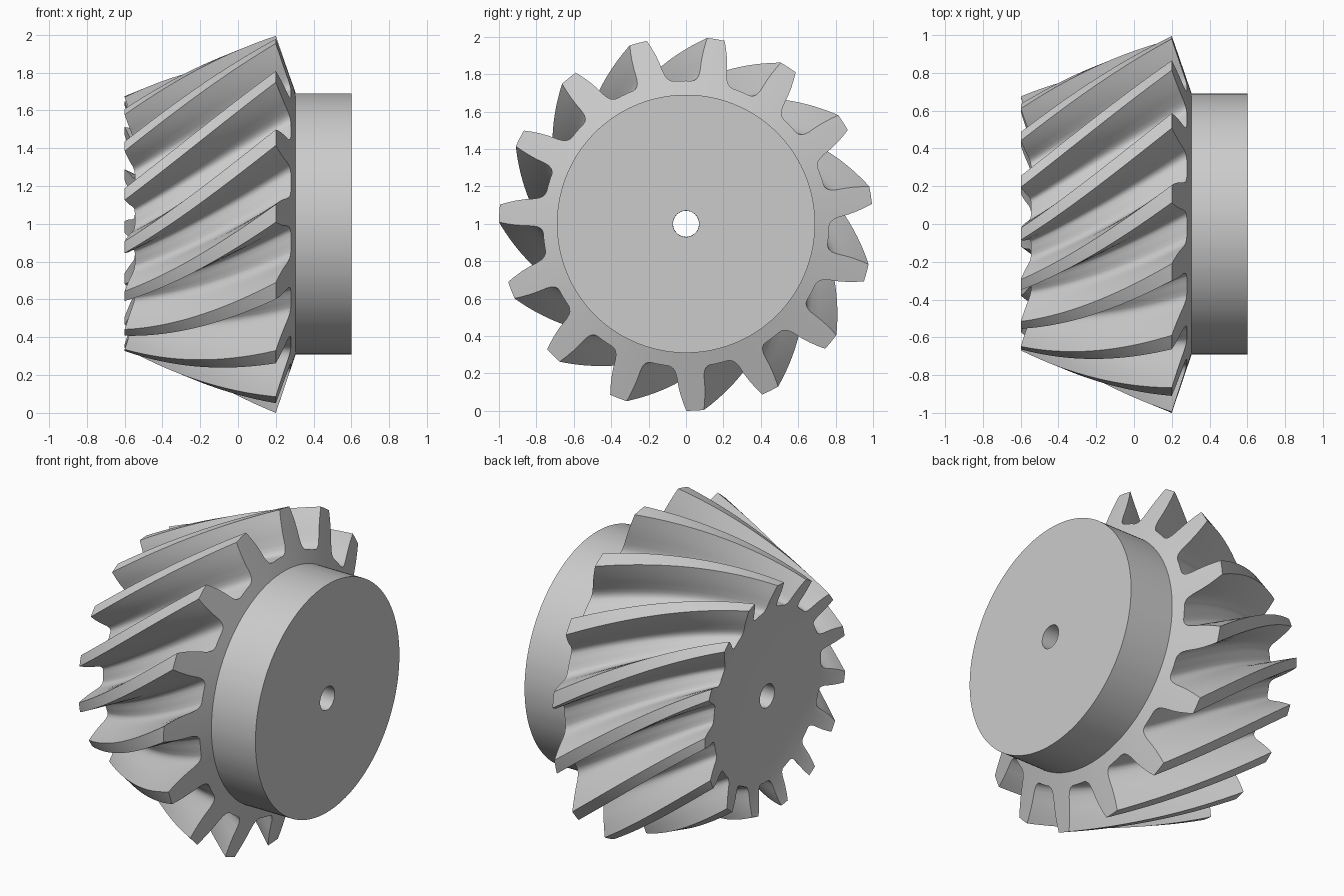
import bpy, bmesh
from math import sin, cos, log, radians

if "Cube" in bpy.data.objects:
    bpy.data.objects.remove(bpy.data.objects["Cube"])

TEETH = 15
PITCH = 360 / TEETH
APEX = -2.26          # x where the tooth cones converge
SMALL = 0.675         # scale of the small end
SLICES = 28
SPIRAL = 96           # degrees of twist per unit of log scale
PHASE = 8.8           # angle of a tooth tip at the large end

# Half tooth: radius and half-width in degrees, from root to tip
half = [(0.765, 10.6), (0.765, 8.4), (0.769, 7.3), (0.779, 6.3), (0.795, 5.6),
        (0.82, 5.1), (0.87, 4.65), (0.915, 4.1), (0.96, 3.4), (1.0, 2.7)]
tooth = [(r, -w) for r, w in half] + [(1.0, 0)] + [(r, w) for r, w in reversed(half)]


def back_cone_x(r):
    return 0.2 + (1 - r) * 0.105 / 0.31


# Full large-end outline as (radius, angle), teeth leaning slightly
outline = []
for t in range(TEETH):
    for r, w in tooth:
        lean = -1.5 * (1 - r) / 0.235
        outline.append((r, PHASE + t * PITCH + w + lean))
N = len(outline)

bm = bmesh.new()


def vert(x, r, deg):
    a = radians(deg)
    return bm.verts.new((x, r * cos(a), 1 + r * sin(a)))


def circle(x, r, twist=0):
    return [vert(x, r, a + twist) for _, a in outline]


def tooth_slice(s):
    twist = SPIRAL * log(1 / s)
    return [vert(APEX + s * (back_cone_x(r) - APEX), r * s, a + twist) for r, a in outline]


def bridge(A, B, shift=0):
    for i in range(N):
        j = (i + 1) % N
        bm.faces.new((A[i], A[j], B[(j + shift) % N], B[(i + shift) % N]))


# Hub, spiral teeth and small end face, as one chain of rings
end_twist = SPIRAL * log(1 / SMALL)
root_x = APEX + SMALL * (back_cone_x(0.765) - APEX)
rings = [circle(0.6, 0.07), circle(0.6, 0.69), circle(0.305, 0.69)]
rings += [tooth_slice(1 + (SMALL - 1) * i / SLICES) for i in range(SLICES + 1)]
rings += [circle(root_x + 0.001, 0.765 * SMALL - 0.003, end_twist),
          circle(root_x + 0.001, 0.07, end_twist)]
for A, B in zip(rings, rings[1:]):
    bridge(A, B)

# Bore wall, index-shifted to cancel most of the twist
bridge(rings[0], rings[-1], -len(tooth))

bmesh.ops.recalc_face_normals(bm, faces=bm.faces)
mesh = bpy.data.meshes.new("spiral_bevel_gear")
bm.to_mesh(mesh)
bm.free()
gear = bpy.data.objects.new("spiral_bevel_gear", mesh)
bpy.context.collection.objects.link(gear)
bpy.context.view_layer.objects.active = gear
gear.select_set(True)
bpy.ops.object.shade_smooth_by_angle(angle=radians(30))
